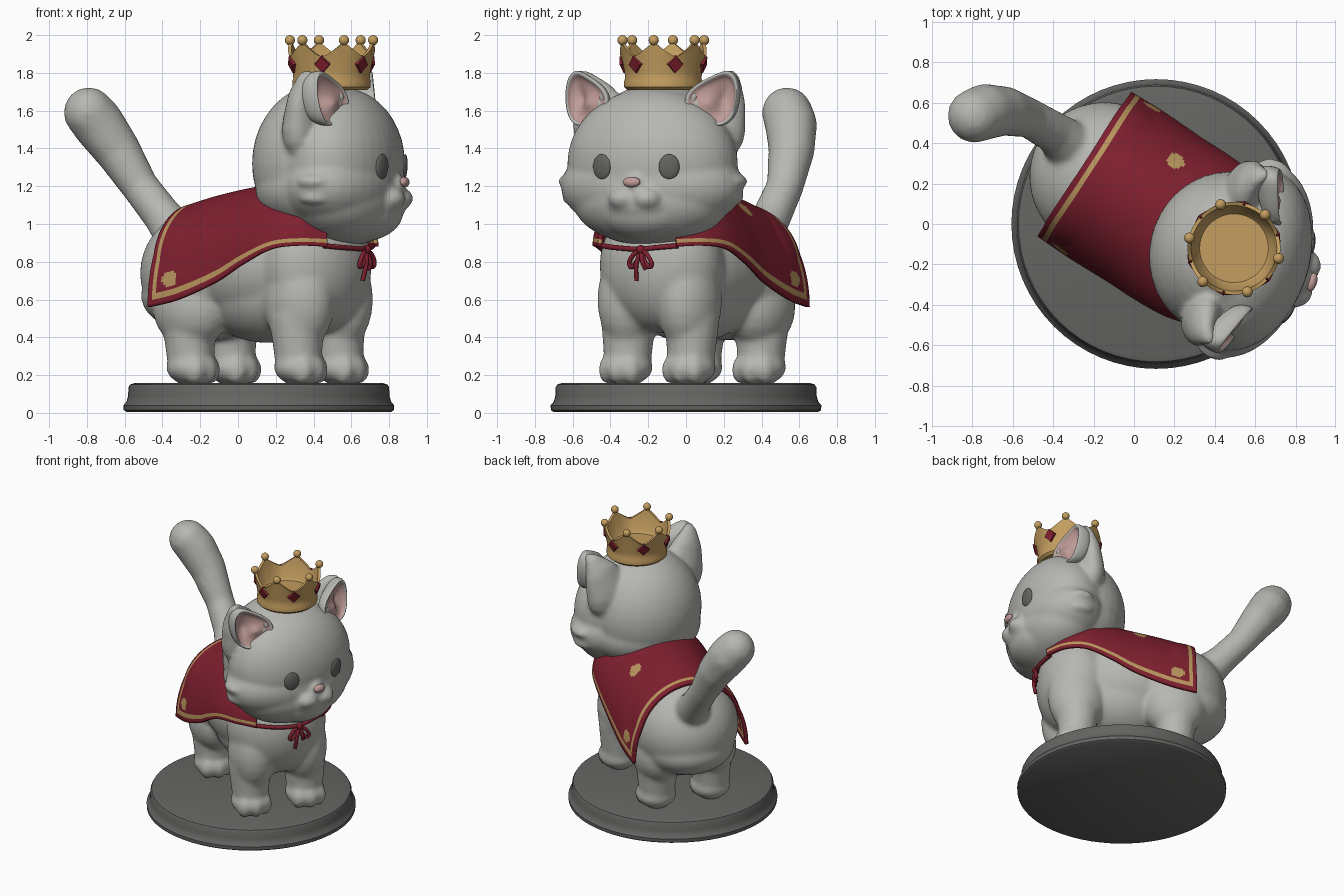
import bpy, bmesh, math
from mathutils import Vector, Matrix
from mathutils.bvhtree import BVHTree

if "Cube" in bpy.data.objects:
    bpy.data.objects.remove(bpy.data.objects["Cube"])

T = Matrix.Translation
BODY = T((.165, .03, 0)) @ Matrix.Rotation(math.radians(-33), 4, 'Z')   # +x forward, +y left
HEAD = T((.48, -.153, 0)) @ Matrix.Rotation(math.radians(-18.5), 4, 'Z')
WORLD = Matrix.Identity(4)


def material(name, col):
    m = bpy.data.materials.new(name)
    m.diffuse_color = (*col, 1)
    m.use_nodes = True
    m.node_tree.nodes["Principled BSDF"].inputs["Base Color"].default_value = m.diffuse_color
    return m


FUR = material("light grey fur", (.47, .47, .445))
STONE = material("dark grey", (.13, .132, .125))
RED = material("deep red", (.21, .014, .028))
GOLD = material("gold", (.55, .34, .115))
TRIM = material("dull gold", (.48, .3, .11))
PINK = material("pink", (.52, .33, .31))


def finish(name, bm, mats, angle=None):
    bmesh.ops.recalc_face_normals(bm, faces=bm.faces)
    me = bpy.data.meshes.new(name)
    bm.to_mesh(me)
    bm.free()
    for m in mats:
        me.materials.append(m)
    ob = bpy.data.objects.new(name, me)
    bpy.context.collection.objects.link(ob)
    me.polygons.foreach_set("use_smooth", [True] * len(me.polygons))
    if angle:
        bpy.ops.object.select_all(action='DESELECT')
        ob.select_set(True)
        bpy.context.view_layer.objects.active = ob
        bpy.ops.object.shade_smooth_by_angle(angle=math.radians(angle))
    return ob


def ball(bm, frame, c, r, seg=24):
    r = r if isinstance(r, tuple) else (r, r, r)
    bmesh.ops.create_uvsphere(bm, u_segments=seg, v_segments=seg // 2, radius=1,
                              matrix=frame @ T(c) @ Matrix.Diagonal((*r, 1)))


def chain(bm, frame, pts, n=8, flat=1):
    """Row of balls along points (x, y, z, radius), optionally flattened in x."""
    for a, b in zip(pts, pts[1:]):
        for i in range(n + 1):
            p = [a[k] + (b[k] - a[k]) * i / n for k in range(4)]
            ball(bm, frame, p[:3], (p[3] * flat, p[3], p[3]), 16)


def fuse(ob, voxel, smooth):
    """Melt overlapping balls into one smooth skin."""
    m = ob.modifiers.new("fuse", 'REMESH')
    m.mode, m.voxel_size, m.use_smooth_shade = 'VOXEL', voxel, True
    s = ob.modifiers.new("soften", 'SMOOTH')
    s.factor, s.iterations = .5, smooth
    bpy.context.view_layer.update()
    dg = bpy.context.evaluated_depsgraph_get()
    me = bpy.data.meshes.new_from_object(ob.evaluated_get(dg))
    ob.modifiers.clear()
    me.materials.clear()
    me.materials.append(FUR)
    me.polygons.foreach_set("material_index", [0] * len(me.polygons))
    ob.data = me
    return ob


def skin(bm, rings, mat=lambda k: 0, cap=True):
    """Bridge closed rings of points."""
    vs = [[bm.verts.new(p) for p in r] for r in rings]
    n = len(vs[0])
    for k in range(len(vs) - 1):
        for i in range(n):
            j = (i + 1) % n
            bm.faces.new((vs[k][i], vs[k][j], vs[k + 1][j], vs[k + 1][i])).material_index = mat(k)
    if cap:
        bm.faces.new(vs[0]).material_index = mat(0)
        bm.faces.new(vs[-1]).material_index = mat(len(vs))


def circle(c, r, z, n):
    return [(c[0] + r * math.cos(math.tau * i / n), c[1] + r * math.sin(math.tau * i / n), z) for i in range(n)]


# Round stand
bm = bmesh.new()
skin(bm, [circle((.11, 0), r, z, 64) for r, z in
          ((.7, .005), (.715, .015), (.717, .04), (.7, .06), (.692, .09), (.69, .135), (.682, .15), (.66, .157))])
finish("stand", bm, [STONE], 35)

# Body, legs, paws and tail in one skin
bm = bmesh.new()
for c, r in (((-.36, 0, .74), (.385, .375, .355)), ((-.42, 0, .62), (.325, .33, .2)),
             ((-.05, 0, .79), (.5, .365, .345)), ((0, 0, .66), (.42, .31, .29)),
             ((.29, 0, .78), (.275, .35, .36)), ((.31, 0, 1.0), (.23, .24, .2))):
    ball(bm, BODY, c, r, 40)
for s in (-1, 1):
    ball(bm, BODY, (-.36, .2 * s, .56), (.22, .17, .22))
    ball(bm, BODY, (.31, .185 * s, .6), (.2, .165, .28))
    for u in (-.375, .305):
        chain(bm, BODY, [(u, .2 * s, .5, .15), (u + .01, .2 * s, .26, .125)])
        ball(bm, BODY, (u + .02, .2 * s, .24), (.14, .14, .092))
        for k in (-1, 0, 1):
            ball(bm, BODY, (u + .105 - .025 * abs(k), .2 * s + .074 * k, .228), (.062, .052, .078))
chain(bm, WORLD, [(-.31, .38, .93, .13), (-.39, .45, 1.03, .105), (-.52, .525, 1.2, .1),
                  (-.645, .56, 1.4, .125), (-.74, .555, 1.53, .14), (-.79, .535, 1.59, .135)])
body = fuse(finish("body", bm, [FUR]), .015, 11)

# Head: narrow skull, wide face, cheeks, muzzle, cheek tufts and ear backs
bm = bmesh.new()
for c, r in (((-.02, 0, 1.32), (.385, .41, .43)), ((.075, 0, 1.32), (.315, .465, .4)), ((.08, 0, 1.2), (.31, .5, .26)),
             ((0, 0, 1.19), (.385, .42, .26)), ((.1, 0, 1.13), (.29, .43, .245)),
             ((.17, 0, 1.06), (.23, .26, .155)), ((.32, 0, 1.11), (.1, .18, .1)), ((.34, 0, 1.21), (.09, .07, .06))):
    ball(bm, HEAD, c, r, 40)
for s in (-1, 1):
    ball(bm, HEAD, (.36, .065 * s, 1.135), (.085, .085, .066))
    for z, l in ((1.225, .465), (1.14, .445)):
        ball(bm, HEAD, (.07, l * s, z), (.09, .055, .04))
    chain(bm, HEAD, [(-.04, .3 * s, 1.5, .18), (-.025, .35 * s, 1.63, .135), (0, .4 * s, 1.74, .07),
                     (.035, .425 * s, 1.785, .032)], 8, .6)
head = fuse(finish("head", bm, [FUR]), .014, 8)

# Eyes and nose set on the face surface
tree = BVHTree.FromPolygons([v.co for v in head.data.vertices], [tuple(p.vertices) for p in head.data.polygons])
for name, l, z, r, m in (("right_eye", -.188, 1.303, (.016, .055, .067), STONE),
                         ("left_eye", .188, 1.303, (.016, .055, .067), STONE),
                         ("nose", 0, 1.222, (.024, .047, .028), PINK)):
    hit, nor, _, _ = tree.ray_cast(HEAD @ Vector((1, l, z)), HEAD.to_3x3() @ Vector((-1, 0, 0)))
    bm = bmesh.new()
    ball(bm, T(hit) @ nor.to_track_quat('X', 'Z').to_matrix().to_4x4(), (0, 0, 0), r)
    finish(name, bm, [m])

# Ears: rounded triangle cups with pink lining
OUT = [(.2, 1.63), (.215, 1.7), (.28, 1.755), (.36, 1.795), (.425, 1.825), (.475, 1.785), (.49, 1.69),
       (.475, 1.59), (.435, 1.52), (.35, 1.51), (.26, 1.55)]
LAYERS = ((.6, -.12), (.93, -.075), (1, -.015), (.95, .01), (.84, 0), (.76, -.02), (.45, -.03), (.1, -.032))
for s, name in ((-1, "right_ear"), (1, "left_ear")):
    bm = bmesh.new()
    skin(bm, [[HEAD @ Vector((.115 + (1.82 - z) * .1 - (l - .37) * .3 + d,
                              s * (.37 + (l - .37) * k), 1.64 + (z - 1.64) * k))
               for l, z in OUT] for k, d in LAYERS], lambda k: int(k >= 4))
    ear = finish(name, bm, [FUR, PINK])
    ear.modifiers.new("round", 'SUBSURF').levels = 2
    ear.modifiers["round"].render_levels = 2
    bm = bmesh.new()
    for l, z in ((.245, 1.67), (.265, 1.63), (.295, 1.595)):
        ball(bm, HEAD, (.135 - (l - .27) * .3, s * l, z), (.025, .028, .04), 12)
    finish(name + "_tuft", bm, [FUR])

# Crown: band with six points, floor inside, balls and gems
CX, CY, N, TURN = .495, -.12, 72, 13


def crown_ring(r, z, peak=0):
    ring = []
    for i in range(N):
        a = math.tau * i / N - math.radians(TURN)
        d = abs((360 * i / N + 30) % 60 - 30) / 30
        ring.append((CX + r * math.cos(a), CY + r * math.sin(a), z + peak * (1 - d) ** 1.25))
    return ring


bm = bmesh.new()
skin(bm, [crown_ring(*a) for a in ((.19, 1.71), (.207, 1.725), (.208, 1.755), (.202, 1.77), (.206, 1.81),
                                   (.23, 1.885, .08), (.212, 1.885, .08), (.185, 1.81), (.17, 1.79))])
finish("crown", bm, [GOLD], 40)
balls, gems = bmesh.new(), bmesh.new()
for i in range(6):
    a = math.radians(60 * i - TURN)
    ball(balls, WORLD, (CX + .226 * math.cos(a), CY + .226 * math.sin(a), 1.973), .027, 16)
    g = T((CX, CY, 1.845)) @ Matrix.Rotation(a + math.radians(30), 4, 'Z') @ T((.218, 0, 0))
    bmesh.ops.create_cone(gems, cap_ends=True, segments=4, radius1=.05, radius2=.044, depth=.02,
                          matrix=g @ Matrix.Rotation(math.radians(105), 4, 'Y') @ Matrix.Diagonal((1, .9, 1, 1)))
finish("crown_balls", balls, [GOLD])
finish("crown_gems", gems, [RED], 20)

# Cape: arched sections from rear to throat (top x, top z, hem x, hem y, hem z)
KEYS = [(-.49, 1.09, -.49, .415, .56), (-.3, 1.14, -.3, .42, .6), (-.1, 1.18, -.07, .415, .69),
        (.05, 1.2, .1, .415, .785), (.15, 1.2, .27, .4, .865), (.25, 1.2, .41, .345, .885), (.3, 1.2, .52, .24, .88)]


def section(s):
    i = min(int(s), len(KEYS) - 2)
    t = s - i
    p0, p1, p2, p3 = (KEYS[max(0, min(len(KEYS) - 1, i + k))] for k in (-1, 0, 1, 2))
    return [b + .5 * t * (c - a + t * (2 * a - 5 * b + 4 * c - d + t * (3 * (b - c) + d - a)))
            for a, b, c, d in zip(p0, p1, p2, p3)]


ROWS, COLS = 84, 104
SPOTS = [BODY @ Vector(p) for p in ((-.36, .42, .71), (-.36, -.42, .71), (-.118, .25, 1.07))]
bm = bmesh.new()
grid = []
for i in range(ROWS + 1):
    ut, zt, ub, vb, zb = section(i * 6 / ROWS)
    row = []
    for j in range(COLS + 1):
        a = (2 * j / COLS - 1) * math.pi / 2
        row.append(bm.verts.new(BODY @ Vector((ut + (ub - ut) * abs(math.sin(a)), vb * math.sin(a),
                                               zb + (zt - zb) * math.cos(a)))))
    grid.append(row)
for i in range(ROWS):
    for j in range(COLS):
        f = bm.faces.new((grid[i][j], grid[i + 1][j], grid[i + 1][j + 1], grid[i][j + 1]))
        e = min(j, COLS - 1 - j)
        trim = (e in (2, 3) and i >= 3) or (i in (3, 4) and e >= 2)
        spot = any((f.calc_center_median() - p).length < .047 for p in SPOTS)
        f.material_index = int(trim or spot)
cape = finish("cape", bm, [RED, TRIM])
w = cape.modifiers.new("rest on body", 'SHRINKWRAP')
w.target, w.wrap_mode, w.offset = body, 'OUTSIDE', .015
k = cape.modifiers.new("cloth", 'SOLIDIFY')
k.thickness, k.offset = .024, 0


# Cord and bow at the throat
def cord(name, pts, r):
    cu = bpy.data.curves.new(name, 'CURVE')
    cu.dimensions, cu.bevel_depth, cu.bevel_resolution, cu.use_fill_caps = '3D', r, 3, True
    sp = cu.splines.new('BEZIER')
    sp.bezier_points.add(len(pts) - 1)
    for b, p in zip(sp.bezier_points, pts):
        b.co = BODY @ Vector(p)
        b.handle_left_type = b.handle_right_type = 'AUTO'
    cu.materials.append(RED)
    bpy.context.collection.objects.link(bpy.data.objects.new(name, cu))


V = .055
cord("throat_cord", [(.5, -.24, .885), (.555, -.12, .875), (.575, V, .868), (.555, .13, .875), (.5, .24, .885)], .014)
for s, side in ((-1, "right"), (1, "left")):
    cord(side + "_bow_loop", [(.575, V, .865), (.585, V + .05 * s, .83), (.58, V + .065 * s, .775),
                              (.58, V + .035 * s, .79), (.575, V, .865)], .012)
    cord(side + "_bow_tail", [(.575, V, .865), (.59, V + .02 * s, .79), (.575, V + .03 * s, .73 + .03 * s)], .012)
bm = bmesh.new()
ball(bm, BODY, (.58, V, .865), .024, 16)
finish("bow_knot", bm, [RED])
